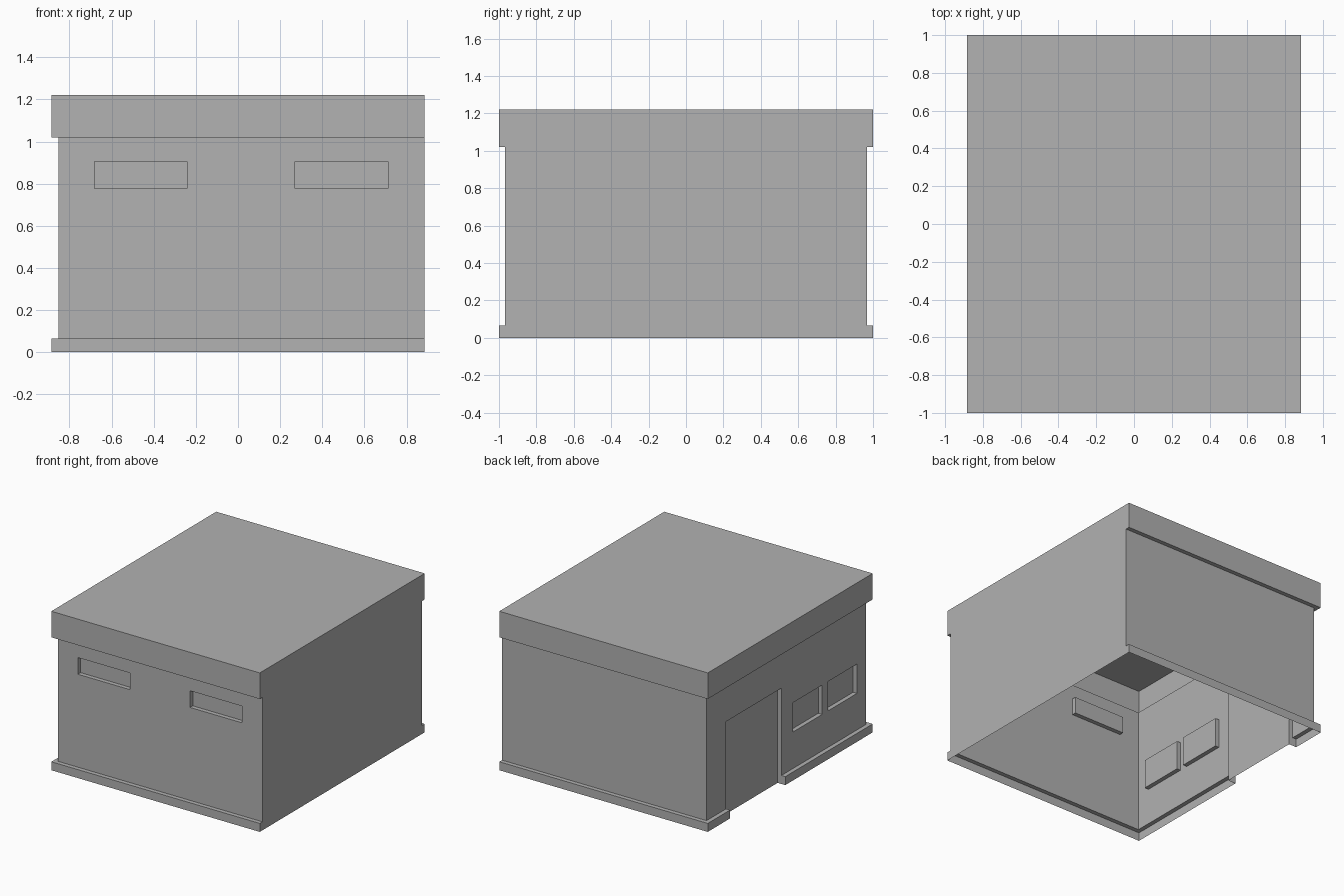
import bpy
import bmesh

if "Cube" in bpy.data.objects:
    bpy.data.objects.remove(bpy.data.objects["Cube"], do_unlink=True)

HALF_X, HALF_Y = 0.885, 1.0
STEP = 0.033                      # setback of the walls, depth of the windows
PLINTH, EAVE, ROOF = 0.065, 1.02, 1.22

grey = bpy.data.materials.new("plain_grey")
grey.use_nodes = True
colour = (0.445, 0.445, 0.445, 1.0)
grey.diffuse_color = colour
grey.node_tree.nodes["Principled BSDF"].inputs["Base Color"].default_value = colour


def make_object(name, bm):
    bmesh.ops.recalc_face_normals(bm, faces=bm.faces)
    mesh = bpy.data.meshes.new(name)
    bm.to_mesh(mesh)
    bm.free()
    mesh.materials.append(grey)
    obj = bpy.data.objects.new(name, mesh)
    bpy.context.scene.collection.objects.link(obj)
    return obj


def make_box(name, xs, ys, zs):
    bm = bmesh.new()
    bmesh.ops.create_cube(bm, size=1)
    for v in bm.verts:
        v.co = [r[0] if c < 0 else r[1] for c, r in zip(v.co, (xs, ys, zs))]
    return make_object(name, bm)


# Shell: stacked outlines for plinth, walls and roof band, set back on three sides
bm = bmesh.new()
rings = []
for z, inset in ((0, 0), (PLINTH, 0), (PLINTH, STEP),
                 (EAVE, STEP), (EAVE, 0), (ROOF, 0)):
    left, y = -HALF_X + inset, HALF_Y - inset
    rings.append([bm.verts.new(p) for p in
                  ((HALF_X, -y, z), (left, -y, z), (left, y, z), (HALF_X, y, z))])
for low, high in zip(rings, rings[1:]):
    for i in range(3):
        bm.faces.new((low[i], low[i + 1], high[i + 1], high[i]))
bm.faces.new([r[0] for r in rings] + [r[3] for r in reversed(rings)])  # flush side
bm.faces.new(rings[0])
bm.faces.new(rings[-1])
building = make_object("building_shell", bm)

# Recesses: doorway and two windows on one side, two slot windows in front
side = -HALF_X + STEP
front = -HALF_Y + STEP
cutters = [make_box("doorway_cutter", (-1.2, -0.82), (0.06, 0.73), (-0.2, 0.735))]
for y0, y1 in ((-0.435, -0.08), (-0.857, -0.503)):
    cutters.append(make_box("side_window_cutter", (-1.2, side + STEP), (y0, y1), (0.345, 0.57)))
for x0, x1 in ((-0.682, -0.242), (0.27, 0.711)):
    cutters.append(make_box("front_window_cutter", (x0, x1), (-1.3, front + STEP), (0.778, 0.906)))

for cutter in cutters:
    cutter.hide_render = True
    mod = building.modifiers.new("recess", "BOOLEAN")
    mod.operation = "DIFFERENCE"
    mod.solver = "EXACT"
    mod.object = cutter

# Bake the recesses, then open the underside
bpy.context.view_layer.update()
bm = bmesh.new()
bm.from_object(building, bpy.context.evaluated_depsgraph_get())
floor = [f for f in bm.faces if all(v.co.z < 0.001 for v in f.verts)]
bmesh.ops.delete(bm, geom=floor, context="FACES")
building.modifiers.clear()
bm.to_mesh(building.data)
bm.free()
for cutter in cutters:
    bpy.data.objects.remove(cutter, do_unlink=True)
